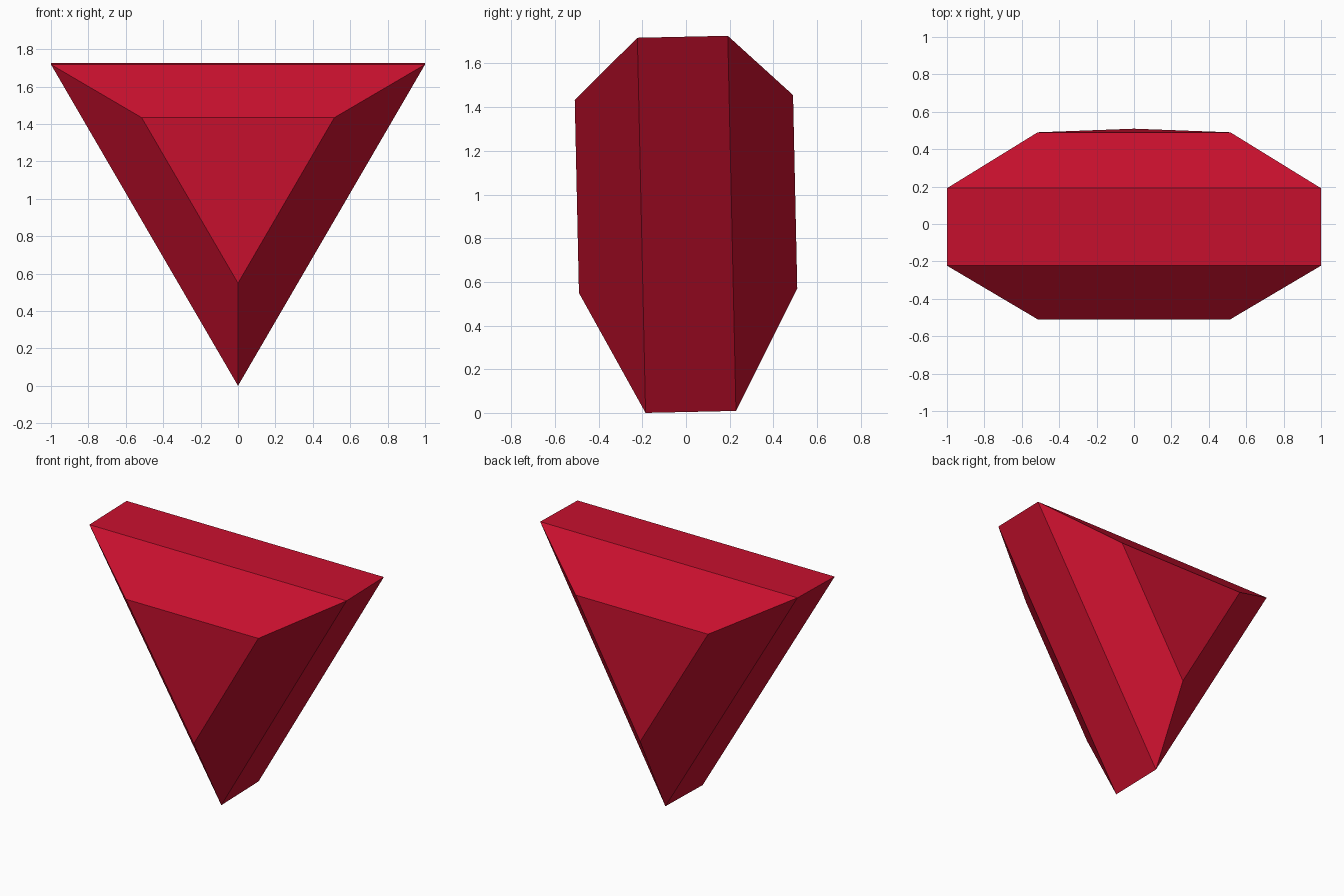
import bpy, bmesh, math
from mathutils import Matrix

if "Cube" in bpy.data.objects:
    bpy.data.objects.remove(bpy.data.objects["Cube"])

red = bpy.data.materials.new("crimson red")
red.diffuse_color = (0.578, 0.0052, 0.0273, 1.0)
red.use_nodes = True
red.node_tree.nodes["Principled BSDF"].inputs["Base Color"].default_value = red.diffuse_color

# Triangular rings from front to back: (depth y, half width)
RINGS = [(-0.50, 0.515), (-0.207, 1.0), (0.207, 1.0), (0.50, 0.515)]
HEIGHT_SCALE = 0.992
TILT = math.radians(1.25)


def triangle_ring(bm, y, half_width):
    radius = half_width * 2 / math.sqrt(3)
    angles = [math.radians(-90 + 120 * i) for i in range(3)]
    return [bm.verts.new((radius * math.cos(a), y,
                          radius * math.sin(a) * HEIGHT_SCALE)) for a in angles]


# Faceted body: bridge neighbouring rings, cap both ends
bm = bmesh.new()
rings = [triangle_ring(bm, y, w) for y, w in RINGS]
for a, b in zip(rings, rings[1:]):
    for i in range(3):
        j = (i + 1) % 3
        bm.faces.new((a[i], a[j], b[j], b[i]))
bm.faces.new(rings[0])
bm.faces.new(rings[-1])
bmesh.ops.recalc_face_normals(bm, faces=bm.faces[:])

# Slight backward lean, then centre in depth and rest on the ground
bm.transform(Matrix.Rotation(TILT, 4, 'X'))
ys = [v.co.y for v in bm.verts]
low = min(v.co.z for v in bm.verts)
bm.transform(Matrix.Translation((0, -(min(ys) + max(ys)) / 2, -low)))

mesh = bpy.data.meshes.new("triangular_gem")
bm.to_mesh(mesh)
bm.free()
mesh.materials.append(red)
gem = bpy.data.objects.new("triangular_gem", mesh)
bpy.context.collection.objects.link(gem)
